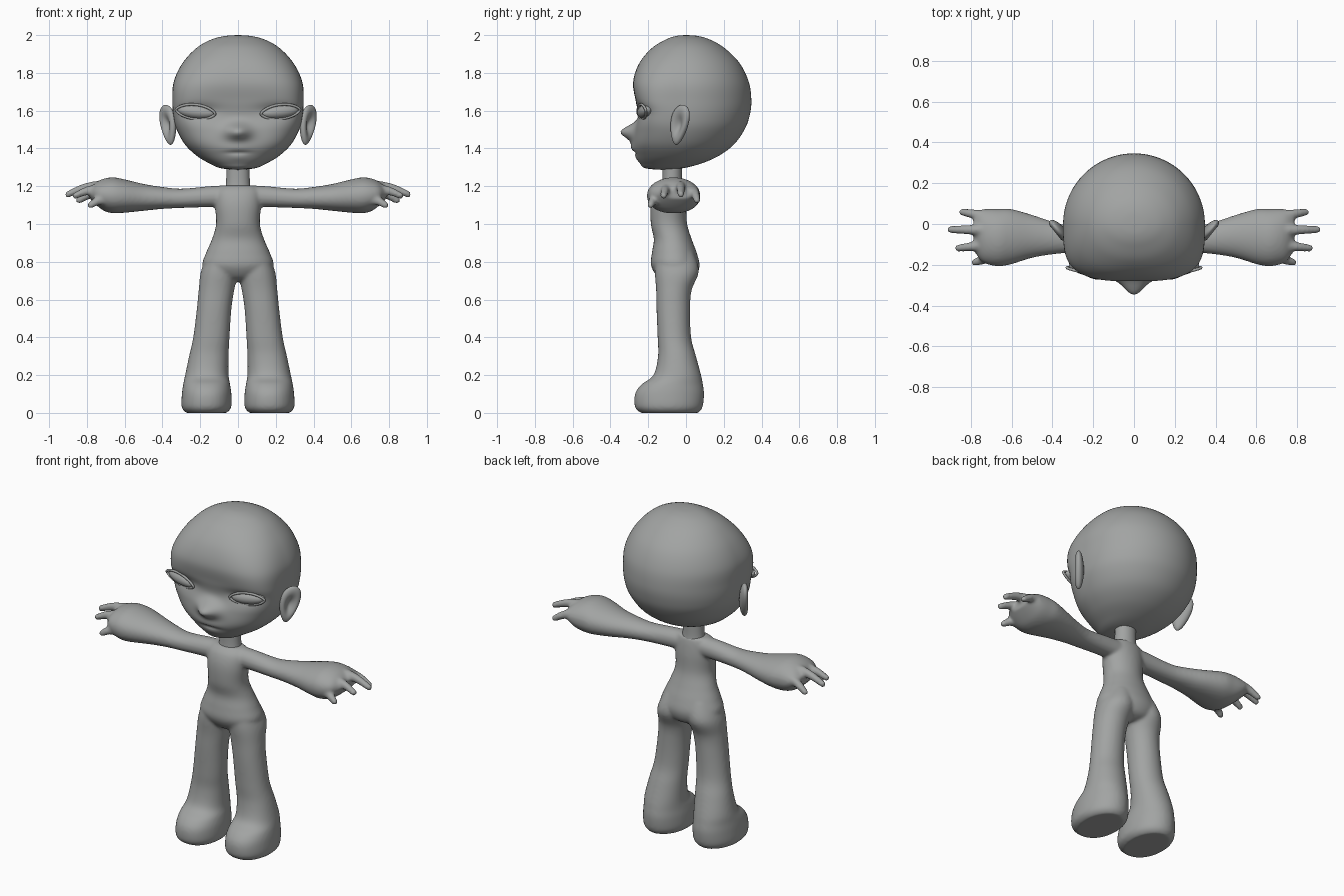
import bpy, bmesh
from math import sin, cos, pi, exp, radians
from mathutils import Matrix, Vector

cube = bpy.data.objects.get("Cube")
if cube:
    bpy.data.objects.remove(cube, do_unlink=True)

GREY = (0.36, 0.37, 0.365, 1)
clay = bpy.data.materials.new("clay grey")
clay.use_nodes = True
clay.diffuse_color = GREY
clay.node_tree.nodes["Principled BSDF"].inputs["Base Color"].default_value = GREY


def finish(bm, name):
    """Turn a bmesh into a smooth shaded object."""
    bmesh.ops.recalc_face_normals(bm, faces=bm.faces)
    mesh = bpy.data.meshes.new(name)
    bm.to_mesh(mesh)
    bm.free()
    mesh.materials.append(clay)
    for p in mesh.polygons:
        p.use_smooth = True
    obj = bpy.data.objects.new(name, mesh)
    bpy.context.collection.objects.link(obj)
    return obj


def resample(rows, steps):
    """Catmull-Rom interpolation between section rows."""
    out = []
    for i in range(len(rows) - 1):
        quad = [rows[max(i - 1, 0)], rows[i], rows[i + 1], rows[min(i + 2, len(rows) - 1)]]
        for k in range(steps):
            t = k / steps
            out.append([b + t / 2 * (c - a + t * (2*a - 5*b + 4*c - d + t * (3*(b - c) + d - a)))
                        for a, b, c, d in zip(*quad)])
    return out + [list(rows[-1])]


def loft(bm, rows, place, segments=48, steps=5):
    """Rows: position, centre, half width, low, middle, high, squareness of low side."""
    rings = []
    for t, mid_a, half, low, mid_b, high, power in resample(rows, steps):
        ring = []
        for i in range(segments):
            c, s = cos(2*pi*i/segments), sin(2*pi*i/segments)
            n = power if s < 0 else 2
            depth = max(mid_b - low if s < 0 else high - mid_b, 1e-4)
            r = ((abs(c)/max(half, 1e-4))**n + (abs(s)/depth)**n) ** (-1/n)
            ring.append(bm.verts.new(place(t, mid_a + r*c, mid_b + r*s)))
        rings.append(ring)
    for lo, hi in zip(rings, rings[1:]):
        for i in range(segments):
            j = (i + 1) % segments
            bm.faces.new((lo[i], lo[j], hi[j], hi[i]))
    bm.faces.new(rings[0])
    bm.faces.new(rings[-1])


def boxes(rows):
    """Sections given as position, side limits and depth limits."""
    return [(t, (a+b)/2, (b-a)/2, c, (c+d)/2, d, 2.2) for t, a, b, c, d in rows]


def upright(t, a, b):
    return (a, b, t)


# Body: torso, legs, arms and fingers fused into one skin
torso = [(.695, .03, -.1, 0), (.72, .13, -.15, .05), (.78, .188, -.185, .072),
         (.85, .168, -.18, .056), (.92, .138, -.17, .03), (1, .116, -.186, .006),
         (1.1, .122, -.186, 0), (1.17, .12, -.165, -.01), (1.205, .09, -.13, -.02)]
leg = [(0, .06, .275, -.24, .065), (.03, .036, .298, -.27, .088),
       (.1, .035, .297, -.27, .096), (.15, .042, .29, -.237, .09),
       (.2, .05, .28, -.172, .08), (.3, .05, .259, -.148, .053),
       (.4, .045, .237, -.15, .027), (.55, .035, .218, -.156, .022),
       (.65, .02, .208, -.158, .03), (.75, 0, .196, -.165, .068),
       (.85, 0, .155, -.16, .04)]
arm = [(.05, -.14, -.02, 1.09, 1.205), (.15, -.136, -.02, 1.09, 1.2),
       (.3, -.14, -.012, 1.085, 1.187), (.4, -.149, .012, 1.08, 1.196),
       (.5, -.166, .045, 1.07, 1.212), (.6, -.197, .073, 1.06, 1.236),
       (.66, -.207, .075, 1.057, 1.247), (.71, -.2, .075, 1.07, 1.24),
       (.75, -.18, .07, 1.1, 1.222), (.785, -.13, .05, 1.135, 1.19)]
fingers = [((.68, -.155, 1.12), (.78, -.188, 1.1)),
           ((.7, -.1, 1.18), (.86, -.118, 1.15)),
           ((.7, -.03, 1.2), (.9, -.027, 1.157)),
           ((.7, .035, 1.17), (.84, .058, 1.125))]

bm = bmesh.new()
loft(bm, boxes([(z, -h, h, f, b) for z, h, f, b in torso]), upright)
for side in (1, -1):
    loft(bm, boxes(leg), lambda t, a, b: (side*a, b, t))
    loft(bm, boxes(arm), lambda t, a, b: (side*t, a, b))
    for base, tip in fingers:
        for k in range(17):
            f = k / 16
            spot = Vector(base).lerp(Vector(tip), f)
            spot.z += .015 * sin(pi * f)
            spot.x *= side
            bmesh.ops.create_icosphere(bm, subdivisions=2, radius=.032 - .013*f,
                                       matrix=Matrix.Translation(spot))
body = finish(bm, "body")
skin = body.modifiers.new("fuse", 'REMESH')
skin.mode = 'VOXEL'
skin.voxel_size = .009
skin.use_smooth_shade = True
soften = body.modifiers.new("soften", 'SMOOTH')
soften.factor = .5
soften.iterations = 7

# Neck
bm = bmesh.new()
loft(bm, boxes([(1.16, -.075, .075, -.135, -.01), (1.22, -.063, .063, -.125, -.02),
                (1.36, -.062, .062, -.125, -.02)]), upright, 32)
finish(bm, "neck")

# Head: round cranium behind, flatter face in front
skull = [(1.287, .001, -.131, -.13, -.129, 2), (1.295, .09, -.215, -.11, -.02, 2),
         (1.32, .15, -.243, -.08, .08, 2.1), (1.36, .217, -.262, -.05, .172, 2.3),
         (1.42, .28, -.277, -.03, .253, 2.6), (1.5, .325, -.268, -.01, .31, 3),
         (1.57, .342, -.252, 0, .336, 3.6), (1.65, .347, -.266, 0, .346, 3.8),
         (1.75, .341, -.28, 0, .333, 3.2), (1.85, .295, -.248, 0, .285, 2.6),
         (1.93, .222, -.182, 0, .206, 2.2), (1.975, .145, -.11, 0, .13, 2),
         (1.995, .07, -.055, 0, .065, 2), (2, .001, -.001, 0, .001, 2)]
bm = bmesh.new()
loft(bm, [(r[0], 0, *r[1:]) for r in skull], upright, 128, 7)
# Face relief: x, z, spread x, spread z, forward push
relief = [(0, 1.488, .065, .042, .076), (0, 1.4, .08, .03, .014),
          (0, 1.378, .06, .009, -.01), (0, 1.35, .06, .018, .006),
          (.21, 1.6, .1, .035, -.02), (-.21, 1.6, .1, .035, -.02)]
for v in bm.verts:
    if v.co.y < -.1:
        x, z = v.co.x, v.co.z
        v.co.y -= sum(p * exp(-((x-cx)/sx)**2 - ((z-cz)/sz)**2)
                      for cx, cz, sx, sz, p in relief)
finish(bm, "head")

for side, word in ((1, "left"), (-1, "right")):
    flip = Matrix.Diagonal((side, 1, 1, 1))

    # Ear: leaning cupped disc
    bm = bmesh.new()
    bmesh.ops.create_uvsphere(bm, u_segments=40, v_segments=28, radius=1)
    for v in bm.verts:
        u, n, k = v.co
        if n > 0:
            n -= 1.2 * exp(-(u*u + k*k) / .3) * n
        u = u * (.8 + .25*k) + .3*k
        v.co = (Vector((.37, -.035, 1.525)) + .07*u*Vector((.63, .78, 0))
                + .03*n*Vector((.78, -.63, 0)) + .106*k*Vector((0, 0, 1)))
    bm.transform(flip)
    finish(bm, word + "_ear")

    # Eyeball: flattened and tilted with the face
    pose = (flip @ Matrix.Translation((.222, -.218, 1.594))
            @ Matrix.Rotation(radians(11), 4, 'Z') @ Matrix.Rotation(radians(-6), 4, 'Y'))
    bm = bmesh.new()
    bmesh.ops.create_uvsphere(bm, u_segments=32, v_segments=20, radius=1)
    bm.transform(pose @ Matrix.Diagonal((.1, .036, .036, 1)))
    finish(bm, word + "_eye")

    # Eyelid: almond shaped rim
    curve = bpy.data.curves.new(word + "_eyelid", 'CURVE')
    curve.dimensions = '3D'
    curve.bevel_depth = .007
    curve.bevel_resolution = 3
    rim = curve.splines.new('POLY')
    rim.points.add(47)
    rim.use_cyclic_u = True
    for i, point in enumerate(rim.points):
        a = 2*pi*i/48
        height = .038 * sin(a) * abs(sin(a))**.3
        spot = pose @ Vector((.106*cos(a), -.016 - .008*sin(a), height))
        point.co = (*spot, 1)
    curve.materials.append(clay)
    bpy.context.collection.objects.link(bpy.data.objects.new(word + "_eyelid", curve))
